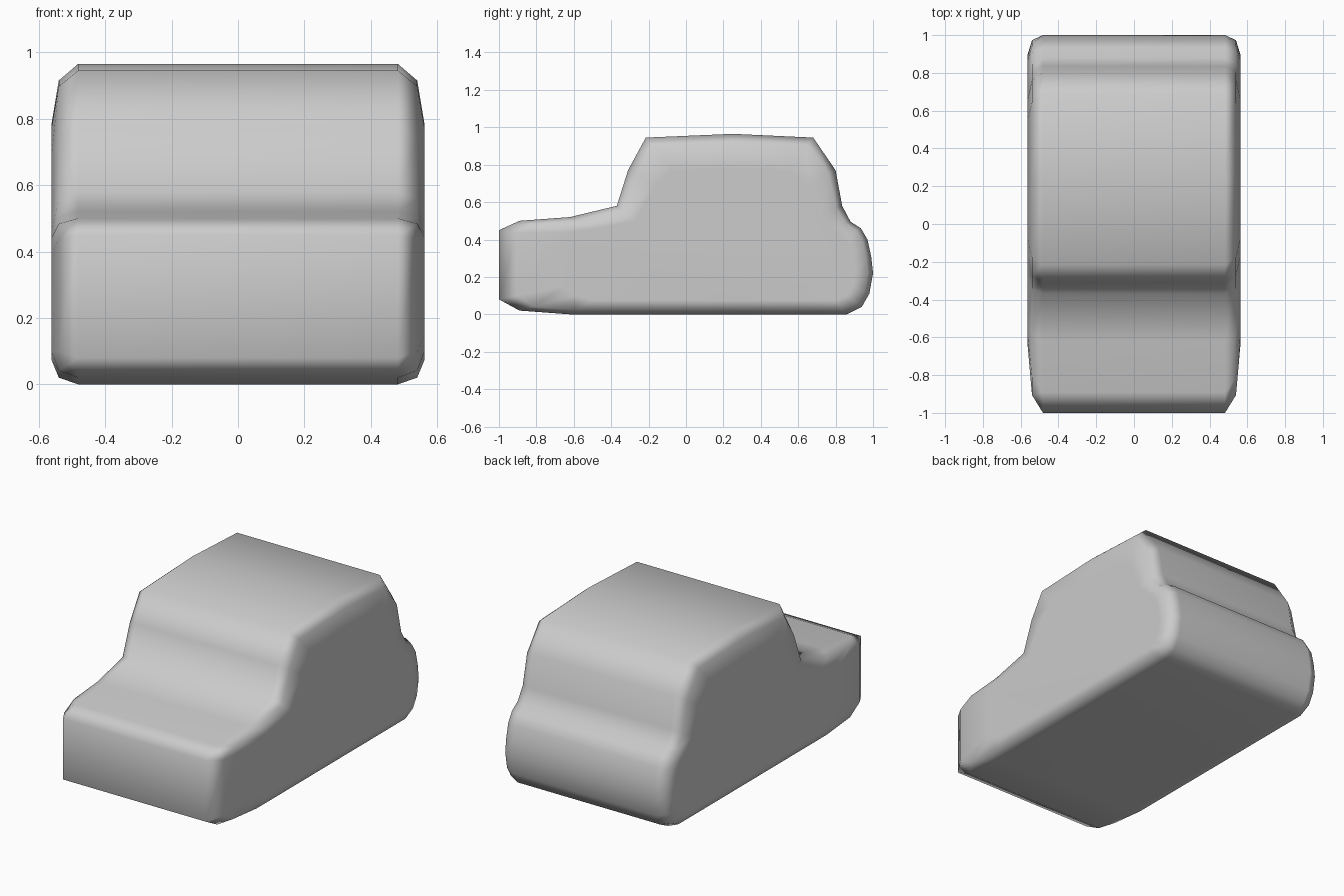
import bpy, bmesh

if "Cube" in bpy.data.objects:
    bpy.data.objects.remove(bpy.data.objects["Cube"])

# Side profile (y, z) at full size, followed by the matching point on the flat flank
PROFILE = [
    (-1.0, .08, -.65, .15), (-1.0, .45, -.65, .40),     # nose
    (-.89, .50, -.60, .44), (-.62, .52, -.50, .455),    # bonnet
    (-.37, .58, -.27, .50),                             # windscreen base
    (-.31, .77, -.17, .68), (-.215, .945, -.08, .77),   # windscreen
    (.25, .965, .25, .78), (.68, .945, .55, .77),       # roof
    (.80, .77, .66, .68), (.835, .58, .72, .52),        # rear window
    (.88, .495, .78, .46), (.935, .46, .83, .42),       # rounded tail
    (.97, .40, .87, .37), (.99, .31, .89, .29),
    (1.0, .22, .90, .22), (.98, .11, .89, .15),
    (.94, .04, .86, .10), (.86, 0, .80, .075),
    (.25, 0, .25, .075), (-.62, 0, -.50, .075),         # floor
    (-.89, .02, -.60, .10),
]

# Half-widths and how far each loop has moved towards the flank outline
STEPS = [(.5625, 1), (.54, .27), (.482, 0)]
sections = [(-x, f) for x, f in STEPS] + [(x, f) for x, f in reversed(STEPS)]

bm = bmesh.new()
loops = [[bm.verts.new((x, y + (v - y) * f, z + (w - z) * f))
          for y, z, v, w in PROFILE] for x, f in sections]

# Skin between the loops, then close both flanks
n = len(PROFILE)
for a, b in zip(loops, loops[1:]):
    for i in range(n):
        j = (i + 1) % n
        bm.faces.new((a[i], a[j], b[j], b[i]))
bm.faces.new(loops[0])
bm.faces.new(loops[-1])
bmesh.ops.recalc_face_normals(bm, faces=bm.faces[:])
for f in bm.faces:
    f.smooth = True

mesh = bpy.data.meshes.new("car_body")
bm.to_mesh(mesh)
bm.free()
body = bpy.data.objects.new("car_body", mesh)
bpy.context.collection.objects.link(body)

# Let the large flat panels govern the smooth shading
shading = body.modifiers.new("panel_shading", 'WEIGHTED_NORMAL')
shading.weight = 50
